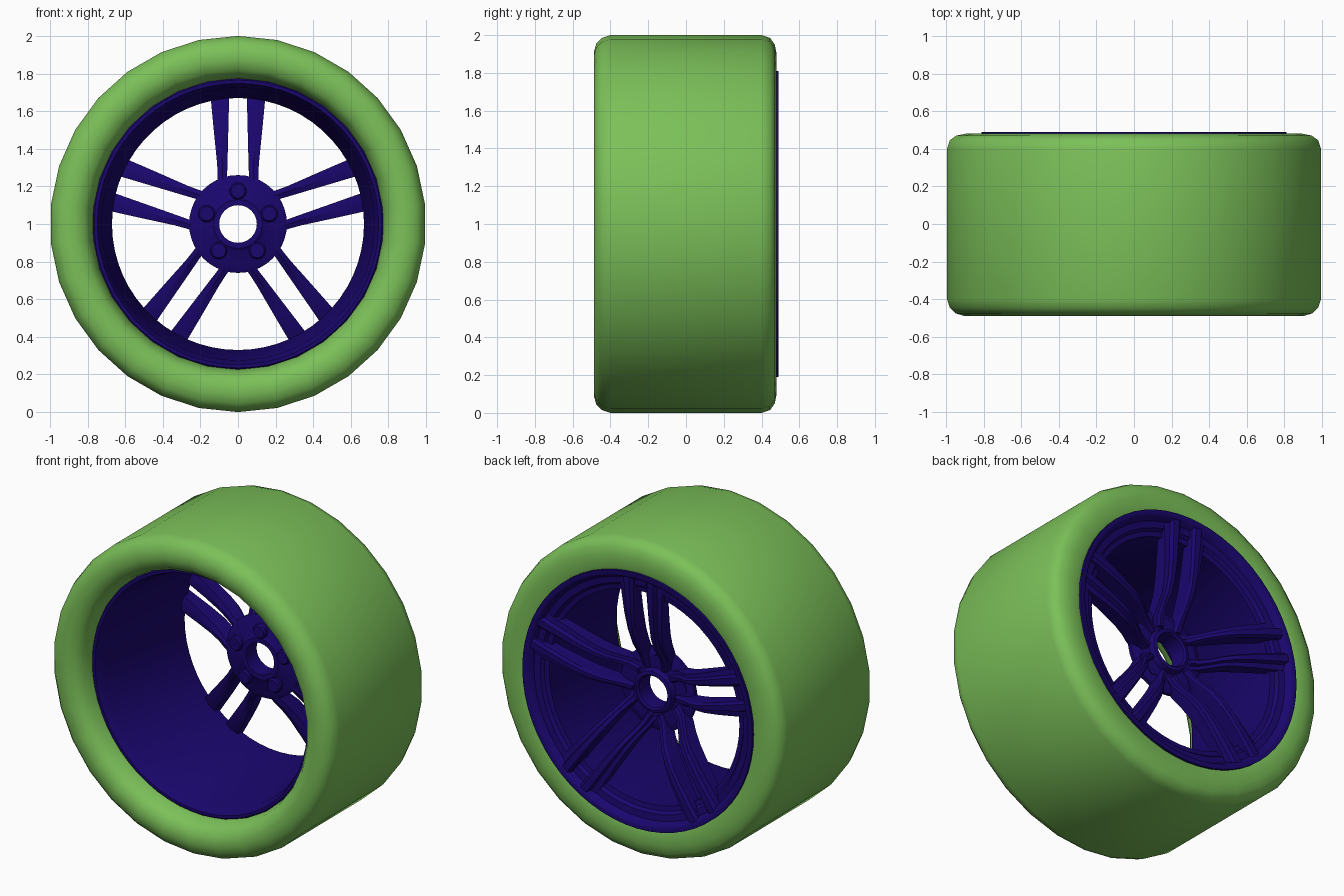
import bpy, bmesh, math

if "Cube" in bpy.data.objects:
    bpy.data.objects.remove(bpy.data.objects["Cube"])


def material(name, color):
    m = bpy.data.materials.new(name)
    m.diffuse_color = color
    m.use_nodes = True
    m.node_tree.nodes["Principled BSDF"].inputs["Base Color"].default_value = m.diffuse_color
    return m


GREEN = material("tyre_green", (0.20, 0.53, 0.10, 1))
NAVY = material("rim_navy", (0.010, 0.002, 0.155, 1))


def finish(name, bm, mat, angle):
    bmesh.ops.recalc_face_normals(bm, faces=bm.faces)
    me = bpy.data.meshes.new(name)
    bm.to_mesh(me)
    bm.free()
    ob = bpy.data.objects.new(name, me)
    bpy.context.collection.objects.link(ob)
    me.materials.append(mat)
    bpy.ops.object.select_all(action='DESELECT')
    ob.select_set(True)
    bpy.context.view_layer.objects.active = ob
    bpy.ops.object.shade_smooth_by_angle(angle=math.radians(angle))
    return ob


def bridge(bm, rings, closed):
    n = len(rings[0])
    for i in range(len(rings) if closed else len(rings) - 1):
        a, b = rings[i], rings[(i + 1) % len(rings)]
        for j in range(n):
            k = (j + 1) % n
            bm.faces.new((a[j], a[k], b[k], b[j]))


def lathe(name, profile, sides, mat, angle=35, cx=0, cz=1):
    """Revolve a closed (radius, y) profile about the y axis."""
    bm = bmesh.new()
    rings = []
    for i in range(sides):
        t = math.pi / 2 + 2 * math.pi * i / sides
        rings.append([bm.verts.new((cx + r * math.cos(t), y, cz + r * math.sin(t)))
                      for r, y in profile])
    bridge(bm, rings, True)
    return finish(name, bm, mat, angle)


# Tyre: 30-sided, flat tread, rounded shoulders, bead tucked in to the rim
lathe("tyre", [
    (1.0, -0.40), (1.0, 0.40), (0.985, 0.445), (0.95, 0.47), (0.90, 0.48),
    (0.83, 0.48), (0.80, 0.47), (0.785, 0.42), (0.765, 0.30), (0.765, -0.30),
    (0.775, -0.37), (0.79, -0.43), (0.82, -0.47), (0.87, -0.488),
    (0.91, -0.488), (0.955, -0.475), (0.985, -0.445)], 30, GREEN, 40)

# Rim: tapered barrel, front lip, and stepped outer face
lathe("rim", [
    (0.79, -0.345), (0.765, -0.37), (0.748, -0.37), (0.74, -0.35),
    (0.725, -0.30), (0.67, 0.385),
    (0.67, 0.42), (0.70, 0.425), (0.715, 0.445), (0.755, 0.45), (0.775, 0.485),
    (0.785, 0.49), (0.81, 0.49), (0.81, 0.46), (0.775, 0.40), (0.775, -0.33)],
    60, NAVY)

# Hub: dished disc with a centre bore and collar
lathe("hub", [
    (0.10, 0.22), (0.13, 0.22), (0.15, 0.235), (0.23, 0.24), (0.26, 0.255),
    (0.26, 0.28), (0.22, 0.295), (0.14, 0.30), (0.13, 0.335), (0.11, 0.34),
    (0.10, 0.33)], 40, NAVY)

# Spoke stations: radius, back y, thickness, inner edge, outer edge
STATIONS = [(0.14, 0.325, 0.08, 0.040, 0.105), (0.20, 0.340, 0.10, 0.052, 0.108),
            (0.26, 0.375, 0.12, 0.058, 0.108), (0.32, 0.415, 0.13, 0.056, 0.111),
            (0.40, 0.445, 0.13, 0.054, 0.119), (0.52, 0.465, 0.12, 0.051, 0.131),
            (0.68, 0.478, 0.10, 0.047, 0.146), (0.78, 0.482, 0.05, 0.044, 0.152)]


def spoke(name, theta, side):
    bm = bmesh.new()
    c, s = math.cos(theta), math.sin(theta)
    rings = []
    for r, y, t, a, b in STATIONS:
        w = b - a
        section = [(a, y - t + 0.01), (a, y - 0.015), (a + 0.15 * w, y),
                   (a + 0.55 * w, y), (a + 0.65 * w, y - 0.025), (b, y - 0.03),
                   (b, y - t + 0.01), (a + 0.5 * w, y - t)]
        rings.append([bm.verts.new((r * c - side * u * s, v, 1 + r * s + side * u * c))
                      for u, v in section])
    bridge(bm, rings, False)
    bm.faces.new(rings[0])
    bm.faces.new(rings[-1])
    finish(name, bm, NAVY, 30)


# Five twin spokes, each with a wheel bolt at its root
for i in range(5):
    th = math.radians(90 + 72 * i)
    spoke(f"spoke_left_{i + 1}", th, 1)
    spoke(f"spoke_right_{i + 1}", th, -1)
    lathe(f"wheel_bolt_{i + 1}",
          [(0.0005, 0.205), (0.037, 0.205), (0.045, 0.215), (0.045, 0.30), (0.0005, 0.30)],
          20, NAVY, 35, 0.175 * math.cos(th), 1 + 0.175 * math.sin(th))
